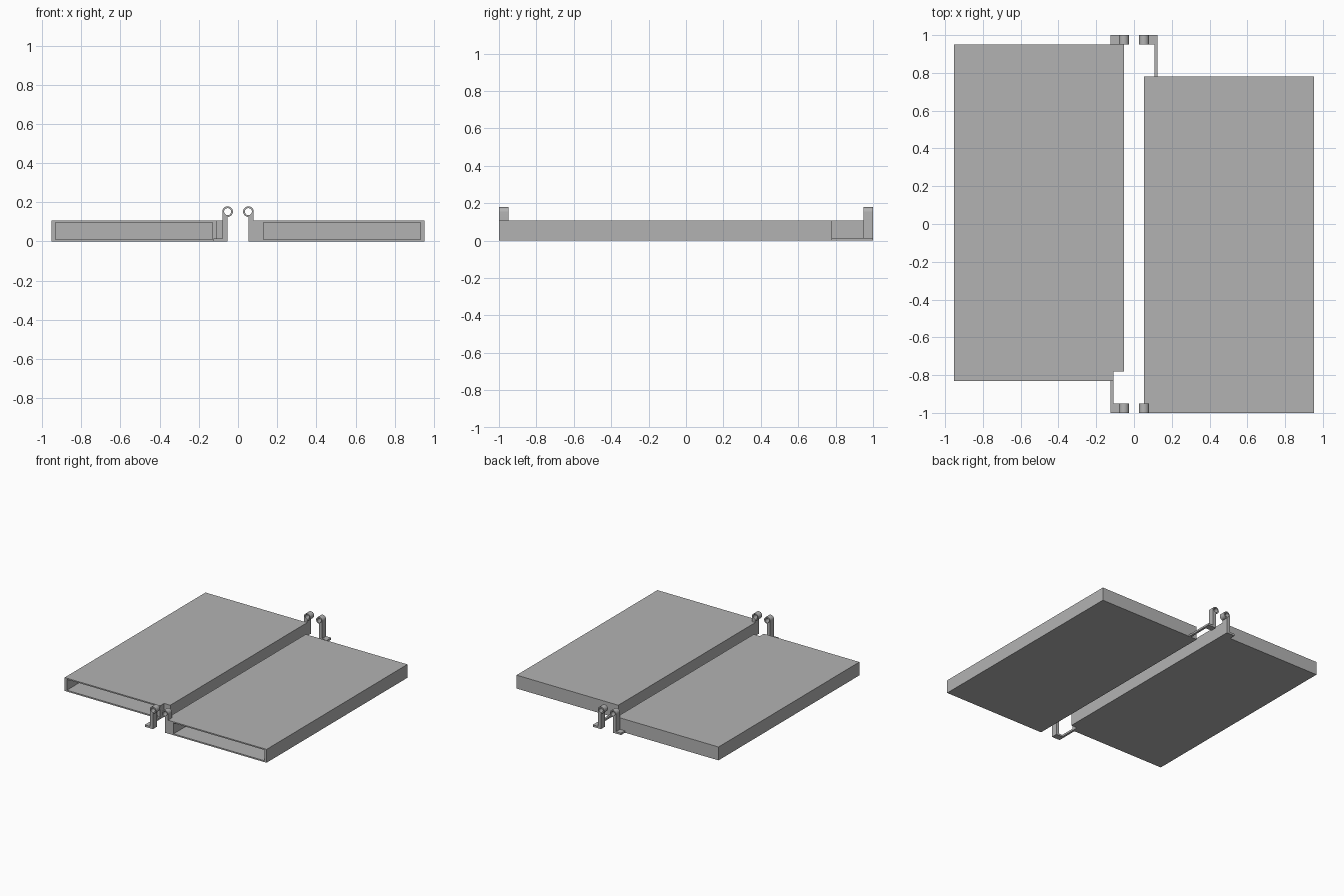
import bpy
import math

if "Cube" in bpy.data.objects:
    bpy.data.objects.remove(bpy.data.objects["Cube"])

gray = bpy.data.materials.new("plain gray")
gray.diffuse_color = (0.45, 0.45, 0.45, 1)
gray.use_nodes = True
gray.node_tree.nodes["Principled BSDF"].inputs["Base Color"].default_value = gray.diffuse_color

H = 0.107            # panel height
IN, OUT = 0.053, 0.953   # inner and outer panel edges
RING_Z, RING_R, HOLE_R = 0.152, 0.027, 0.018


def box(name, x0, x1, y0, y1, z0, z1):
    bpy.ops.mesh.primitive_cube_add(size=1, location=((x0 + x1) / 2, (y0 + y1) / 2, (z0 + z1) / 2))
    o = bpy.context.object
    o.name = name
    o.scale = (abs(x1 - x0), y1 - y0, z1 - z0)
    bpy.ops.object.transform_apply(location=False, rotation=False, scale=True)
    o.data.materials.append(gray)
    return o


def cut(target, cutter):
    m = target.modifiers.new("cut", 'BOOLEAN')
    m.operation = 'DIFFERENCE'
    m.solver = 'EXACT'
    m.object = cutter
    bpy.context.view_layer.objects.active = target
    bpy.ops.object.modifier_apply(modifier=m.name)
    bpy.data.objects.remove(cutter, do_unlink=True)


def knuckle(name, side, y, z0):
    """Upright post that runs tangentially into a pierced ring."""
    n = 24
    outer = [(IN, z0), (IN + RING_R, z0)]
    outer += [(IN + RING_R * math.cos(a), RING_Z + RING_R * math.sin(a))
              for a in (math.radians(270 * i / n) for i in range(n + 1))]
    hole = [(IN + HOLE_R * math.cos(a), RING_Z + HOLE_R * math.sin(a))
            for a in (math.tau * i / n for i in range(n))]
    cu = bpy.data.curves.new(name, 'CURVE')
    cu.dimensions = '2D'
    cu.fill_mode = 'BOTH'
    cu.extrude = 0.025
    for pts in (outer, hole):
        s = cu.splines.new('POLY')
        s.points.add(len(pts) - 1)
        for p, (x, z) in zip(s.points, pts):
            p.co = (side * x, z, 0, 1)
        s.use_cyclic_u = True
    o = bpy.data.objects.new(name, cu)
    bpy.context.collection.objects.link(o)
    o.rotation_euler.x = math.pi / 2
    o.location.y = y
    cu.materials.append(gray)
    bpy.ops.object.select_all(action='DESELECT')
    o.select_set(True)
    bpy.context.view_layer.objects.active = o
    bpy.ops.object.convert(target='MESH')
    bpy.ops.object.shade_smooth_by_angle(angle=math.radians(30))


# Hollow panels, open at the front
left = box("left_panel", -OUT, -IN, -0.83, 0.95, 0, H)
cut(left, box("notch_cutter", -0.108, 0, -0.9, -0.78, -0.1, 0.3))
cut(left, box("left_cavity_cutter", -0.933, -0.13, -0.9, 0.93, 0.011, 0.097))
right = box("right_panel", IN, OUT, -1, 0.78, 0, H)
cut(right, box("right_cavity_cutter", 0.13, 0.933, -1.1, 0.76, 0.011, 0.097))

# Hinge knuckles: three stand on the floor, one on the right panel
knuckle("left_front_knuckle", -1, -0.975, 0)
knuckle("left_back_knuckle", -1, 0.975, 0)
knuckle("right_back_knuckle", 1, 0.975, 0)
knuckle("right_front_knuckle", 1, -0.975, H)

# Flat feet beside the standing knuckles
T = 0.015
box("left_front_foot", -0.125, -0.08, -1, -0.95, 0, T)
box("left_back_foot", -0.125, -0.08, 0.95, 1, 0, T)
box("right_back_foot", 0.08, 0.125, 0.95, 1, 0, T)

# Thin strips joining the detached feet to the panels
box("left_strip", -0.125, -0.108, -0.95, -0.83, 0, T)
box("right_strip", 0.108, 0.125, 0.78, 0.95, 0, T)
